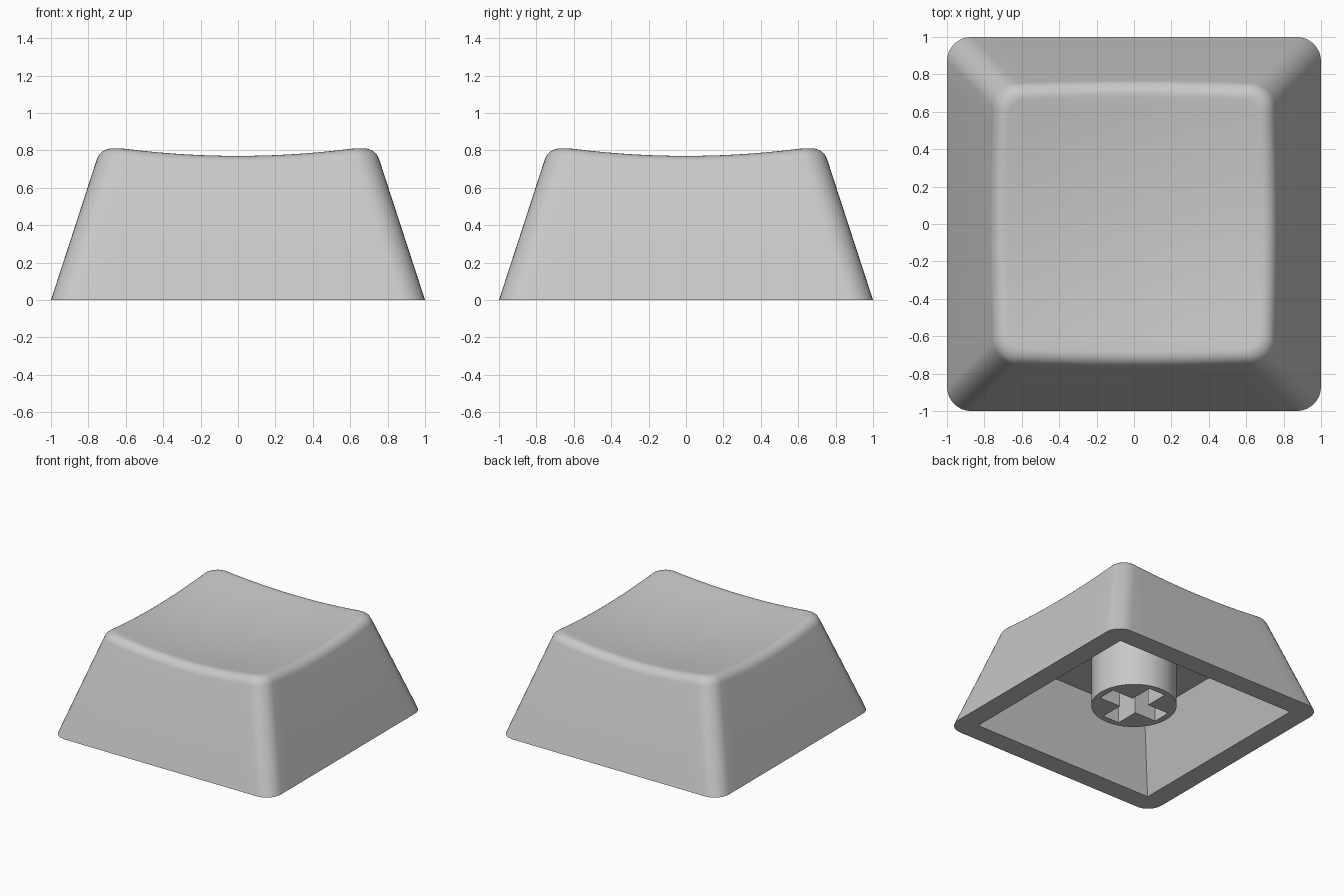
import bpy, bmesh, math

if "Cube" in bpy.data.objects:
    bpy.data.objects.remove(bpy.data.objects["Cube"])

TAPER = 0.326      # inward lean of the walls per unit of height
RADIUS = 0.13      # rounded upright edges
FILLET = 0.068     # rounding of the rim around the dish

grey = bpy.data.materials.new("light_grey")
grey.diffuse_color = (0.58, 0.58, 0.58, 1)
grey.use_nodes = True
grey.node_tree.nodes["Principled BSDF"].inputs["Base Color"].default_value = grey.diffuse_color


def square_loop(half, radius, side=14, arc=8):
    """Rounded square as (x, y) points; half may be a function of the point index."""
    pts = []
    for q in range(4):
        a0 = q * math.pi / 2
        c, s = math.cos(a0), math.sin(a0)
        local = [(None, -1 + 2 * i / side) for i in range(side)]
        local += [(i / arc * math.pi / 2, None) for i in range(arc)]
        for ang, f in local:
            h = half(len(pts)) if callable(half) else half
            m = h - radius
            if ang is None:
                x, y = h, f * m
            else:
                x, y = m + radius * math.cos(ang), m + radius * math.sin(ang)
            pts.append((x * c - y * s, x * s + y * c))
    return pts


def dish(x, y):
    return 0.719 + 0.11 * (x * x + y * y)


def finish(bm, name, angle=35):
    bmesh.ops.remove_doubles(bm, verts=bm.verts, dist=1e-5)
    bmesh.ops.recalc_face_normals(bm, faces=bm.faces)
    me = bpy.data.meshes.new(name)
    bm.to_mesh(me)
    bm.free()
    ob = bpy.data.objects.new(name, me)
    bpy.context.collection.objects.link(ob)
    me.materials.append(grey)
    bpy.ops.object.select_all(action='DESELECT')
    ob.select_set(True)
    bpy.context.view_layer.objects.active = ob
    bpy.ops.object.shade_smooth_by_angle(angle=math.radians(angle))
    return ob


# Height at which each wall line meets the dish
base = square_loop(1, RADIUS)
heights = [0.78] * len(base)
for _ in range(12):
    loop = square_loop(lambda i: 1 - TAPER * heights[i], RADIUS)
    heights = [dish(x, y) for x, y in loop]

# Wall end, sharp corner and dish start: controls for the rim fillet
low_z = [z - FILLET * 0.95 for z in heights]
low = square_loop(lambda i: 1 - TAPER * low_z[i], RADIUS)
mid = square_loop(lambda i: 1 - TAPER * heights[i], RADIUS)
top = square_loop(lambda i: 1 - TAPER * heights[i] - FILLET, RADIUS - FILLET * 0.75)
A = [(*p, z) for p, z in zip(low, low_z)]
B = [(*p, z) for p, z in zip(mid, heights)]
C = [(*p, dish(*p)) for p in top]

# Rings run from the cavity ceiling, down, around the lip, up the wall and over the dish
CEIL, INNER = 0.553, 0.833
rings = [[(*p, CEIL) for p in square_loop(INNER - TAPER * CEIL, 0)],
         [(*p, 0) for p in square_loop(INNER, 0)],
         [(*p, 0) for p in base]]
STEPS, W = 7, 0.81
for k in range(STEPS + 1):
    t = k / STEPS
    wa, wb, wc = (1 - t) ** 2, 2 * W * t * (1 - t), t * t
    rings.append([tuple((wa * a + wb * b + wc * c) / (wa + wb + wc) for a, b, c in zip(*abc))
                  for abc in zip(A, B, C)])
for f in (0.9, 0.75, 0.6, 0.45, 0.3, 0.15):
    rings.append([(x * f, y * f, dish(x * f, y * f)) for x, y in top])

bm = bmesh.new()
vr = [[bm.verts.new(p) for p in r] for r in rings]
n = len(base)
for a, b in zip(vr, vr[1:]):
    for i in range(n):
        j = (i + 1) % n
        bm.faces.new((a[i], a[j], b[j], b[i]))
bm.faces.new(vr[0])
centre = bm.verts.new((0, 0, dish(0, 0)))
for i in range(n):
    bm.faces.new((vr[-1][i], vr[-1][(i + 1) % n], centre))
finish(bm, "cap_shell")


def prism(points, z0, z1, name):
    bm = bmesh.new()
    face = bm.faces.new([bm.verts.new((x, y, z0)) for x, y in points])
    ext = bmesh.ops.extrude_face_region(bm, geom=[face])
    for v in ext["geom"]:
        if isinstance(v, bmesh.types.BMVert):
            v.co.z = z1
    return finish(bm, name)


# Mounting stem with a cross-shaped socket
circle = [(0.322 * math.cos(i * math.tau / 64), 0.322 * math.sin(i * math.tau / 64))
          for i in range(64)]
stem = prism(circle, 0.114, CEIL + 0.02, "stem")
L, w = 0.27, 0.075
quarter = [(L, -w), (L, w), (w, w)]
cross = []
for c, s in ((1, 0), (0, 1), (-1, 0), (0, -1)):
    cross += [(x * c - y * s, x * s + y * c) for x, y in quarter]
cutter = prism(cross, 0.0, 0.5, "socket_cutter")
cutter.hide_render = True

cut = stem.modifiers.new("socket", 'BOOLEAN')
cut.operation = 'DIFFERENCE'
cut.solver = 'EXACT'
cut.object = cutter
bpy.ops.object.select_all(action='DESELECT')
stem.select_set(True)
bpy.context.view_layer.objects.active = stem
bpy.ops.object.modifier_apply(modifier=cut.name)
bpy.data.objects.remove(cutter)
bpy.ops.object.shade_smooth_by_angle(angle=math.radians(35))
